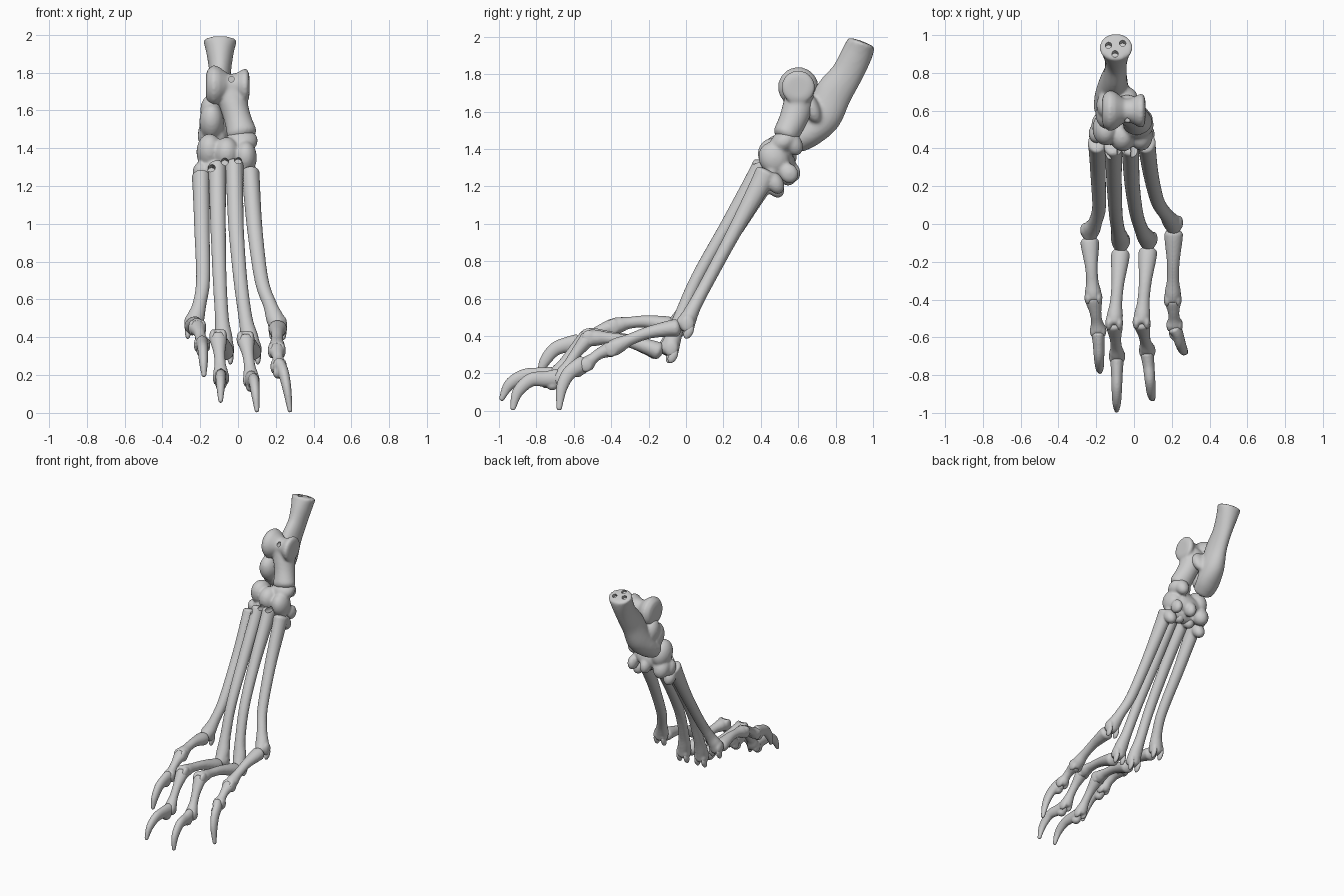
import bpy, bmesh, math
from mathutils import Vector as V, Matrix

if "Cube" in bpy.data.objects:
    bpy.data.objects.remove(bpy.data.objects["Cube"])

SIDES = 24

def add_tube(bm, pts, cap0=0.6, cap1=0.6, steps=6):
    """Elliptic tube through (x, y, z, half width, half depth) points."""
    P = [pts[0]] + list(pts) + [pts[-1]]
    samples = []
    for i in range(1, len(P) - 2):
        for s in range(steps + (i == len(P) - 3)):
            t = s / steps
            samples.append([0.5 * (2 * b + (c - a) * t + (2 * a - 5 * b + 4 * c - d) * t * t
                            + (3 * b - a - 3 * c + d) * t ** 3)
                            for a, b, c, d in zip(P[i - 1], P[i], P[i + 1], P[i + 2])])
    pos = [V(s[:3]) for s in samples]
    n = len(pos)
    rings = []

    def ring(c, tan, rx, rd):
        side = (V((1, 0, 0)) - tan * tan.x).normalized()
        up = tan.cross(side)
        rings.append([bm.verts.new(c + side * rx * math.cos(a) + up * rd * math.sin(a))
                      for a in (2 * math.pi * k / SIDES for k in range(SIDES))])

    for i in range(n):
        tan = (pos[min(i + 1, n - 1)] - pos[max(i - 1, 0)]).normalized()
        rx, rd = max(samples[i][3], .002), max(samples[i][4], .002)
        angles = [.35, .7, 1.05, 1.35, 1.5]
        if i == 0:
            for a in reversed(angles):
                ring(pos[0] - tan * min(rx, rd) * cap0 * math.sin(a), tan, rx * math.cos(a), rd * math.cos(a))
        ring(pos[i], tan, rx, rd)
        if i == n - 1:
            for a in angles:
                ring(pos[i] + tan * min(rx, rd) * cap1 * math.sin(a), tan, rx * math.cos(a), rd * math.cos(a))
    for a, b in zip(rings, rings[1:]):
        for k in range(SIDES):
            j = (k + 1) % SIDES
            bm.faces.new((a[k], a[j], b[j], b[k]))
    bm.faces.new(list(reversed(rings[0])))
    bm.faces.new(rings[-1])

def add_blob(bm, c, r, tilt=0):
    m = Matrix.Translation(c) @ Matrix.Rotation(math.radians(tilt), 4, 'X') @ Matrix.Diagonal((*r, 1))
    bmesh.ops.create_uvsphere(bm, u_segments=24, v_segments=14, radius=1, matrix=m)

def finish(bm, name, voxel=0, cutter=None, soften=4):
    bmesh.ops.recalc_face_normals(bm, faces=bm.faces)
    me = bpy.data.meshes.new(name)
    bm.to_mesh(me)
    bm.free()
    ob = bpy.data.objects.new(name, me)
    bpy.context.collection.objects.link(ob)
    bpy.context.view_layer.objects.active = ob
    if voxel:
        m = ob.modifiers.new("fuse", 'REMESH')
        m.mode, m.voxel_size = 'VOXEL', voxel
        m = ob.modifiers.new("soften", 'SMOOTH')
        m.factor, m.iterations = 0.5, soften
    if cutter:
        m = ob.modifiers.new("holes", 'BOOLEAN')
        m.operation, m.object, m.solver = 'DIFFERENCE', cutter, 'EXACT'
    for m in list(ob.modifiers):
        bpy.ops.object.modifier_apply(modifier=m.name)
    bpy.ops.object.select_all(action='DESELECT')
    ob.select_set(True)
    bpy.ops.object.shade_smooth_by_angle(angle=math.radians(50))
    return ob

def drill(name, centers, direction, r, depth):
    bm = bmesh.new()
    rot = V((0, 0, 1)).rotation_difference(V(direction)).to_matrix().to_4x4()
    for c in centers:
        bmesh.ops.create_cone(bm, cap_ends=True, segments=16, radius1=r, radius2=r, depth=depth,
                              matrix=Matrix.Translation(c) @ rot)
    ob = finish(bm, name)
    ob.hide_render = True
    return ob

# drill holes
heel_drill = drill("heel_cutter", [(-.135, .958, 1.99), (-.06, .968, 1.985), (-.1, .915, 2.01)],
                   (0, .55, .83), .017, .09)
front_drill = drill("front_cutter", [(-.14, .38, 1.29), (-.07, .38, 1.33), (0, .38, 1.335)],
                    (0, 1, -.2), .02, .13)
talus_drill = drill("talus_cutter", [(-.035, .54, 1.765)], (0, 1, 0), .015, .12)

# heel bone
bm = bmesh.new()
add_tube(bm, [(-.095, .937, 1.966, .09, .076), (-.095, .915, 1.91, .074, .083), (-.095, .86, 1.8, .058, .086),
              (-.1, .785, 1.69, .062, .1), (-.11, .735, 1.57, .078, .095), (-.125, .67, 1.49, .085, .075),
              (-.14, .6, 1.45, .075, .07)], cap0=.15, cap1=.4)
add_blob(bm, (-.14, .585, 1.54), (.065, .08, .1), 25)
add_blob(bm, (-.14, .63, 1.6), (.06, .07, .09), 25)
add_blob(bm, (-.04, .67, 1.62), (.06, .045, .09), 25)
finish(bm, "heel_bone", .01, heel_drill, 8)

# ankle bone with pulley-shaped top
bm = bmesh.new()
prof = [(-.17, .055), (-.16, .088), (-.13, .11), (-.1, .1), (-.05, .062), (-.01, .066),
        (.03, .09), (.05, .088), (.06, .06)]
add_tube(bm, [(-.04, .61, 1.7, .09, .075), (-.02, .595, 1.62, .075, .08), (.0, .57, 1.55, .072, .075),
              (.02, .535, 1.48, .08, .07)])
spun = [[bm.verts.new((x, .6 + r * math.cos(a), 1.73 + r * math.sin(a)))
         for a in (2 * math.pi * k / 32 for k in range(32))] for x, r in prof]
for a, b in zip(spun, spun[1:]):
    for k in range(32):
        bm.faces.new((a[k], a[(k + 1) % 32], b[(k + 1) % 32], b[k]))
bm.faces.new(spun[0])
bm.faces.new(spun[-1])
finish(bm, "ankle_bone", .009, talus_drill, 6)

# small midfoot bones, tightly packed and fused
bm = bmesh.new()
for c, r in [
    ((.02, .525, 1.44), (.085, .08, .06)), ((.035, .57, 1.43), (.05, .05, .07)),       # navicular
    ((-.15, .505, 1.38), (.07, .085, .1)), ((-.165, .53, 1.28), (.06, .06, .08)),      # cuboid
    ((-.2, .48, 1.27), (.04, .05, .06)),
    ((-.06, .47, 1.37), (.07, .085, .09)), ((-.05, .56, 1.28), (.04, .05, .06)),       # outer cuneiform
    ((.04, .47, 1.35), (.06, .08, .09)), ((.065, .55, 1.27), (.035, .05, .055)),       # inner cuneiform
    ((-.05, .46, 1.28), (.14, .055, .07)), ((-.06, .52, 1.34), (.12, .06, .08)),       # packing
]:
    add_blob(bm, c, r, 30)
finish(bm, "midfoot_bones", .009, front_drill, 6)

# long foot bones: upper, middle and lower path points
long_bones = [
    [(-.195, .43, 1.25), (-.19, .26, .96), (-.185, .09, .7), (-.205, .01, .57), (-.235, -.045, .465)],
    [(-.11, .415, 1.3), (-.105, .215, .98), (-.097, .06, .71), (-.085, -.03, .5), (-.07, -.1, .33)],
    [(-.02, .415, 1.31), (-.01, .215, .98), (.012, .06, .71), (.04, -.03, .5), (.075, -.09, .33)],
    [(.065, .43, 1.27), (.09, .26, .96), (.125, .12, .7), (.17, .05, .57), (.21, -.005, .46)],
]
names = ["outer", "outer_middle", "inner_middle", "inner"]
for name, path in zip(names, long_bones):
    bm = bmesh.new()
    p = [V(q) for q in path]
    shaft = [(p[0], .05, .062), (p[0].lerp(p[1], .25), .046, .054), (p[1], .041, .039),
             (p[2], .037, .035), (p[3], .037, .037), (p[3].lerp(p[4], .6), .047, .044), (p[4], .045, .054)]
    add_tube(bm, [(*c, rx, rd) for c, rx, rd in shaft], cap0=.4, cap1=.8)
    add_blob(bm, p[0] + V((0, .045, -.05)), (.045, .045, .065), 30)
    for s in (-1, 1):  # side knuckles
        add_blob(bm, p[4] + V((s * .03, .012, .005)), (.02, .038, .048))
    finish(bm, name + "_metatarsal", .008, front_drill)
    # pair of sesamoid bones behind each joint
    for s, tag in ((-1, "a"), (1, "b")):
        bm = bmesh.new()
        add_blob(bm, p[4] + V((s * .03, .02, -.035)), (.016, .024, .042), -25)
        finish(bm, f"{name}_sesamoid_{tag}")

def phalanx(name, a, b, w, arch):
    a, b = V(a), V(b)
    bm = bmesh.new()
    pts = []
    for t, rx, rd in ((.04, 1, .95), (.16, .93, .85), (.45, .68, .66), (.72, .66, .64), (.88, .85, .85), (.97, .85, .9)):
        c = a.lerp(b, t) + V((0, 0, arch * math.sin(math.pi * t)))
        pts.append((*c, w * rx, w * rd))
    add_tube(bm, pts)
    for s in (-1, 1):
        add_blob(bm, b + V((s * w * .55, 0, 0)), (w * .4, w * .8, w * .85))
    finish(bm, name, .007)

# toes: knuckle, middle joint, end joint, claw path (y, z), claw tip x
toes = [
    ((-.235, -.085, .455), (-.215, -.39, .45), (-.19, -.565, .36),
     [(-.63, .355), (-.7, .33), (-.755, .265), (-.78, .2)], -.18),
    ((-.07, -.145, .315), (-.105, -.525, .4), (-.09, -.7, .185),
     [(-.79, .19), (-.87, .185), (-.945, .14), (-.985, .065)], -.092),
    ((.075, -.135, .315), (.04, -.52, .39), (.07, -.67, .175),
     [(-.75, .17), (-.83, .165), (-.9, .1), (-.925, .014)], .1),
    ((.21, -.04, .445), (.205, -.4, .33), (.215, -.535, .245),
     [(-.58, .235), (-.63, .195), (-.665, .12), (-.678, .014)], .275),
]
for name, (k, m, e, claw, tx) in zip(names, toes):
    phalanx(name + "_first_toe_bone", k, m, .05, .025)
    phalanx(name + "_second_toe_bone", m, e, .046, .015)
    bm = bmesh.new()
    path = [(e[0], e[1] - .02, e[2], .036, .05)]
    for i, (y, z) in enumerate(claw):
        x = e[0] + (tx - e[0]) * (i + 1) / 4
        path.append((x, y, z, (.031, .028, .023, .013)[i], (.042, .037, .03, .015)[i]))
    add_tube(bm, path, cap1=1)
    add_blob(bm, (e[0], e[1] - .045, e[2] - .035), (.03, .035, .03))
    finish(bm, name + "_claw", .006)

for ob in (heel_drill, front_drill, talus_drill):
    bpy.data.objects.remove(ob)
